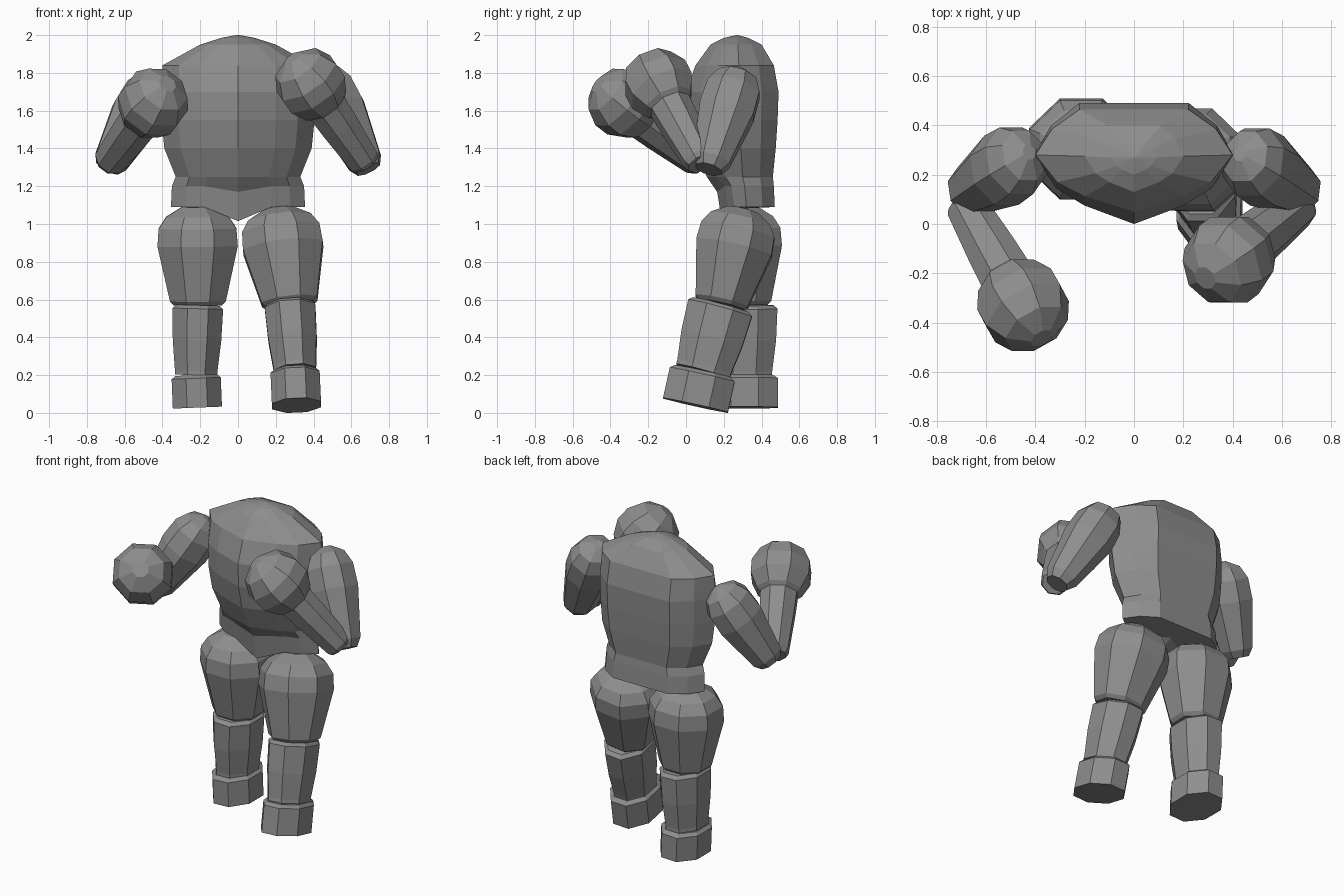
import bpy, bmesh, math
from mathutils import Vector

cube = bpy.data.objects.get("Cube")
if cube:
    bpy.data.objects.remove(cube)

grey = bpy.data.materials.new("mid_grey")
grey.use_nodes = True
colour = (0.27, 0.27, 0.27, 1)
grey.diffuse_color = colour
grey.node_tree.nodes["Principled BSDF"].inputs["Base Color"].default_value = colour


def loft(name, rings):
    """Skin equal-length rings of points and cap both ends."""
    bm = bmesh.new()
    loops = [[bm.verts.new(p) for p in ring] for ring in rings]
    n = len(loops[0])
    for lo, hi in zip(loops, loops[1:]):
        for i in range(n):
            j = (i + 1) % n
            bm.faces.new((lo[i], lo[j], hi[j], hi[i]))
    for end in (loops[0], loops[-1]):
        centre = bm.verts.new(sum((v.co for v in end), Vector()) / n)
        for i in range(n):
            bm.faces.new((end[i], end[(i + 1) % n], centre))
    bmesh.ops.recalc_face_normals(bm, faces=bm.faces)
    mesh = bpy.data.meshes.new(name)
    bm.to_mesh(mesh)
    bm.free()
    mesh.materials.append(grey)
    obj = bpy.data.objects.new(name, mesh)
    bpy.context.collection.objects.link(obj)


def limb(name, start, end, profile, depth=1.0, sides=8):
    """Faceted limb from start to end; profile is (fraction, radius)."""
    start, end = Vector(start), Vector(end)
    axis = (end - start).normalized()
    side = Vector((0, 1, 0)).cross(axis).normalized()
    fore = axis.cross(side)
    rings = []
    for t, r in profile:
        ring = []
        for k in range(sides):
            a = math.tau * (k + 0.5) / sides
            ring.append(start.lerp(end, t) + r * (math.cos(a) * side + depth * math.sin(a) * fore))
        rings.append(ring)
    loft(name, rings)


# Torso: height, half width, front y, side y, back y, drop of the front point
torso = [
    (1.09, 0.355, 0.19, 0.32, 0.47, 0.075),
    (1.20, 0.35, 0.165, 0.31, 0.465, 0.03),
    (1.25, 0.33, 0.11, 0.30, 0.46, 0),
    (1.40, 0.39, 0.04, 0.29, 0.475, 0),
    (1.55, 0.405, 0.005, 0.28, 0.485, 0),
    (1.70, 0.405, 0, 0.28, 0.49, 0),
    (1.84, 0.40, 0.05, 0.28, 0.465, 0),
    (1.95, 0.20, 0.13, 0.275, 0.40, 0),
    (1.985, 0.09, 0.20, 0.27, 0.33, 0),
    (2.00, 0.01, 0.265, 0.27, 0.275, 0),
]
rings = []
for z, w, front, mid, back, drop in torso:
    half = [(0.5 * w, front + 0.27 * (mid - front)), (0.78 * w, front + 0.52 * (mid - front)),
            (w, mid), (0.83 * w, mid + 0.57 * (back - mid)), (0.55 * w, back)]
    ring = [(0, front, z - drop)] + [(x, y, z) for x, y in half]
    ring += [(0, back, z)] + [(-x, y, z) for x, y in reversed(half)]
    rings.append(ring)
loft("torso", rings)

# Limb profiles
THIGH = [(0, 0.09), (0.1, 0.18), (0.22, 0.223), (0.4, 0.23), (0.96, 0.16), (1, 0.138)]
SHIN = [(0, 0.125), (0.05, 0.145), (0.5, 0.139), (0.94, 0.122), (1, 0.122)]
FOOT = [(0, 0.12), (0.1, 0.141), (1, 0.141)]
UPPER_ARM = [(0, 0.03), (0.07, 0.105), (0.2, 0.143), (0.42, 0.148), (0.92, 0.1), (1, 0.07)]
FOREARM = [(0, 0.075), (0.05, 0.09), (0.5, 0.11), (0.85, 0.12)]
FIST = [(0, 0.08), (0.14, 0.14), (0.38, 0.185), (0.62, 0.185), (0.86, 0.14), (1, 0.05)]

# Legs: hip, knee, ankle, sole
legs = {
    "right": ((-0.215, 0.30, 1.09), (-0.212, 0.31, 0.57), (-0.222, 0.31, 0.20), (-0.215, 0.31, 0.028)),
    "left": ((0.215, 0.30, 1.075), (0.275, 0.185, 0.57), (0.302, 0.09, 0.22), (0.31, 0.05, 0.04)),
}
for s, (hip, knee, ankle, sole) in legs.items():
    limb(s + "_thigh", hip, knee, THIGH, 0.96)
    limb(s + "_shin", knee, ankle, SHIN, 1.3)
    limb(s + "_foot", ankle, sole, FOOT, 1.35)

# Arms: shoulder, elbow, start of forearm, fist centre
arms = {
    "right": ((-0.425, 0.29, 1.775), (-0.69, 0.12, 1.30), (-0.685, 0.08, 1.325), (-0.45, -0.33, 1.64)),
    "left": ((0.43, 0.285, 1.82), (0.69, 0.12, 1.29), (0.675, 0.08, 1.32), (0.385, -0.145, 1.74)),
}
for s, (shoulder, elbow, wrist, centre) in arms.items():
    limb(s + "_upper_arm", shoulder, elbow, UPPER_ARM, 1.07)
    limb(s + "_forearm", wrist, centre, FOREARM)
    reach = (Vector(centre) - Vector(wrist)).normalized() * 0.185
    limb(s + "_fist", Vector(centre) - reach, Vector(centre) + reach, FIST)
